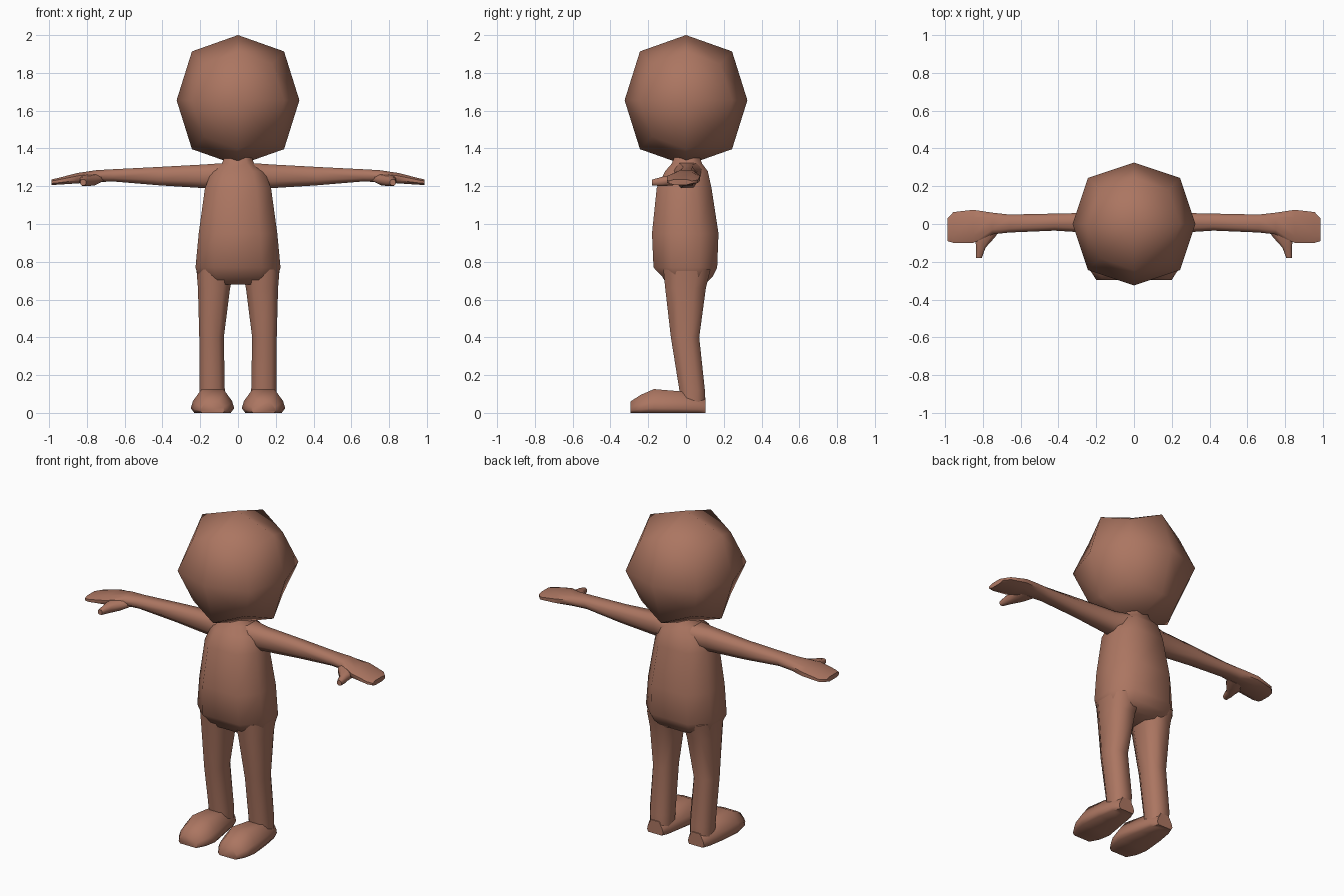
import bpy, bmesh, math
from mathutils import Vector

cube = bpy.data.objects.get("Cube")
if cube:
    bpy.data.objects.remove(cube, do_unlink=True)

clay = bpy.data.materials.new("clay_brown")
clay.use_nodes = True
clay.diffuse_color = (0.41, 0.18, 0.12, 1)
clay.node_tree.nodes["Principled BSDF"].inputs["Base Color"].default_value = clay.diffuse_color

# Unit cross-sections, stretched over each ring's bounds
OCTAGON = [(1, .72), (.78, 1), (.22, 1), (0, .72), (0, .28), (.22, 0), (.78, 0), (1, .28)]
SHOE = [(.92, 0), (1, .2), (.95, .5), (.75, 1), (.25, 1), (.05, .5), (0, .2), (.08, 0)]


def finish(name, bm, mirrored=False, angle=60):
    bmesh.ops.recalc_face_normals(bm, faces=bm.faces)
    mesh = bpy.data.meshes.new(name)
    bm.to_mesh(mesh)
    bm.free()
    mesh.materials.append(clay)
    ob = bpy.data.objects.new(name, mesh)
    bpy.context.collection.objects.link(ob)
    if mirrored:
        ob.modifiers.new("Mirror", "MIRROR").use_mirror_merge = False
    bpy.ops.object.select_all(action="DESELECT")
    ob.select_set(True)
    bpy.context.view_layer.objects.active = ob
    bpy.ops.object.shade_smooth_by_angle(angle=math.radians(angle))
    return ob


def loft(name, axis, rings, profile=OCTAGON, mirrored=True):
    """Skin rings of (position, low a, high a, low b, high b) along an axis."""
    a, b = [i for i in range(3) if i != axis]
    bm = bmesh.new()
    loops = []
    for t, a0, a1, b0, b1 in rings:
        loop = []
        for u, v in profile:
            co = Vector()
            co[axis], co[a], co[b] = t, a0 + (a1 - a0) * u, b0 + (b1 - b0) * v
            loop.append(bm.verts.new(co))
        loops.append(loop)
    n = len(profile)
    for lo, hi in zip(loops, loops[1:]):
        for i in range(n):
            j = (i + 1) % n
            bm.faces.new((lo[i], lo[j], hi[j], hi[i]))
    bm.faces.new(loops[0])
    bm.faces.new(loops[-1])
    return finish(name, bm, mirrored)


# Head: a cube rounded by one smoothing step
bm = bmesh.new()
bmesh.ops.create_cube(bm, size=2)
bmesh.ops.subdivide_edges(bm, edges=bm.edges[:], cuts=1, use_grid_fill=True)
pull = {1: 1, 2: 3 / 4, 3: 5 / 9}
for v in bm.verts:
    k = pull[sum(abs(c) > .5 for c in v.co)]
    v.co = Vector((v.co.x * .325, v.co.y * .325, v.co.z * .345)) * k + Vector((0, 0, 1.655))
finish("head", bm)

# Torso with neck stub
loft("torso", 2, [
    (.68, -.17, .17, -.10, .10),
    (.72, -.21, .21, -.125, .14),
    (.77, -.225, .225, -.172, .165),
    (.95, -.208, .208, -.18, .172),
    (1.19, -.175, .175, -.155, .135),
    (1.28, -.14, .14, -.11, .115),
    (1.32, -.085, .085, -.075, .085),
    (1.36, -.07, .07, -.06, .07)], mirrored=False)

# Legs
loft("legs", 2, [
    (.02, .075, .20, -.03, .10),
    (.12, .07, .205, -.035, .10),
    (.40, .075, .205, -.08, .07),
    (.66, .042, .212, -.11, .105),
    (.76, .02, .22, -.12, .13)])

# Feet
loft("feet", 1, [
    (-.295, .07, .20, 0, .06),
    (-.24, .035, .235, 0, .095),
    (-.17, .02, .25, 0, .126),
    (-.04, .045, .235, 0, .115),
    (.06, .065, .215, 0, .10),
    (.103, .085, .195, 0, .08)], SHOE)

# Arms running into flat mitten hands
loft("arms_and_hands", 0, [
    (.08, -.07, .09, 1.2, 1.322),
    (.18, -.05, .06, 1.19, 1.315),
    (.42, -.035, .055, 1.205, 1.302),
    (.66, -.045, .05, 1.225, 1.29),
    (.75, -.055, .06, 1.222, 1.285),
    (.85, -.10, .075, 1.215, 1.27),
    (.955, -.10, .063, 1.208, 1.243),
    (.987, -.09, .03, 1.207, 1.236)])

# Thumbs
loft("thumbs", 1, [
    (-.02, .70, .83, 1.22, 1.265),
    (-.07, .735, .84, 1.205, 1.26),
    (-.125, .785, .835, 1.2, 1.25),
    (-.18, .805, .835, 1.205, 1.235)])
